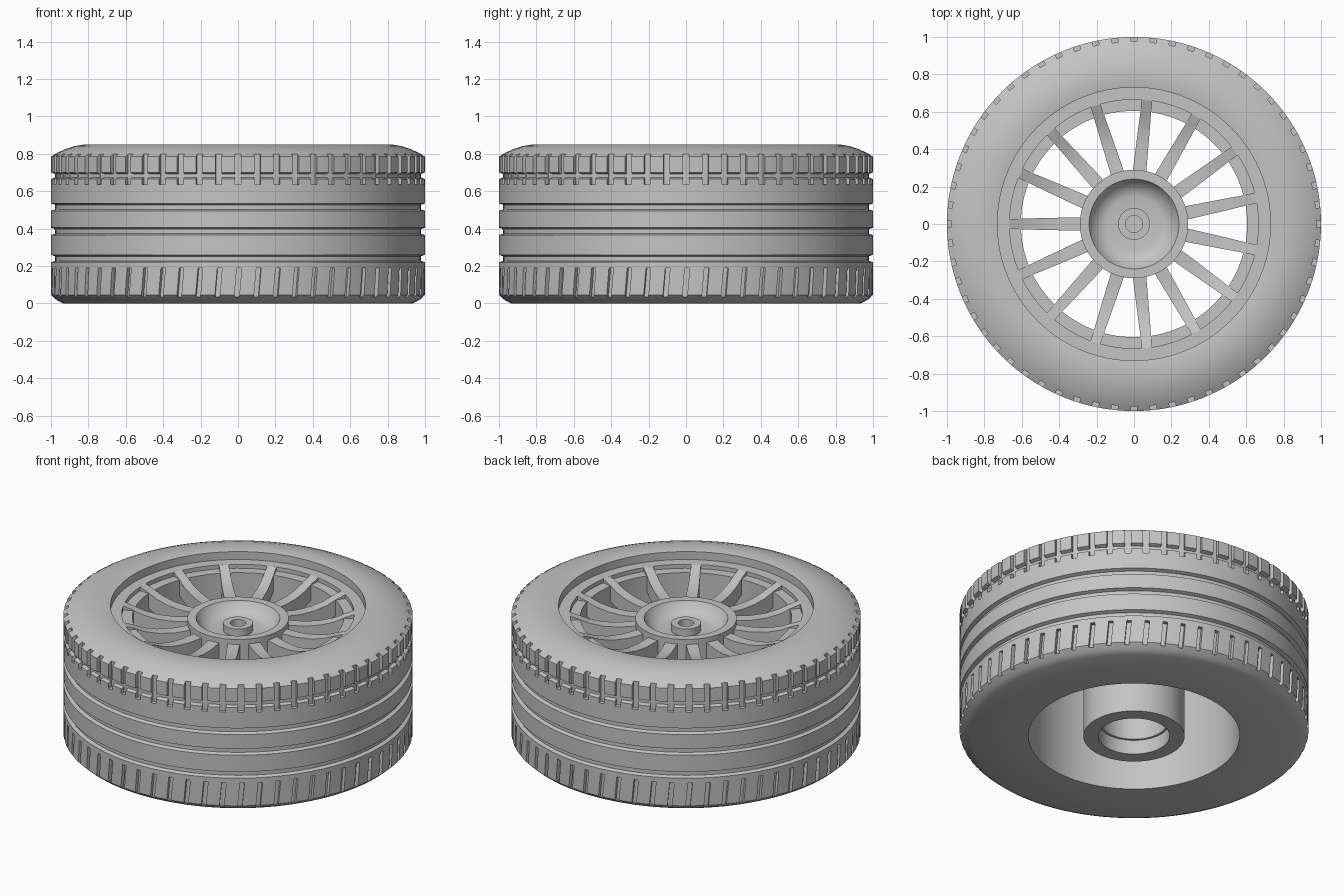
import bpy, bmesh
from math import cos, sin, tau, radians
from mathutils import Matrix, Vector

cube = bpy.data.objects.get("Cube")
if cube:
    bpy.data.objects.remove(cube)

SEGMENTS = 120
NOTCHES = 60
SPOKES = 15

grey = bpy.data.materials.new("plain grey")
grey.use_nodes = True
grey.diffuse_color = (0.55, 0.55, 0.55, 1)
grey.node_tree.nodes["Principled BSDF"].inputs["Base Color"].default_value = grey.diffuse_color


def add_object(name, bm):
    bmesh.ops.recalc_face_normals(bm, faces=bm.faces)
    mesh = bpy.data.meshes.new(name)
    bm.to_mesh(mesh)
    bm.free()
    mesh.materials.append(grey)
    obj = bpy.data.objects.new(name, mesh)
    bpy.context.collection.objects.link(obj)
    return obj


def smooth(obj, angle=30):
    bpy.ops.object.select_all(action='DESELECT')
    obj.select_set(True)
    bpy.context.view_layer.objects.active = obj
    bpy.ops.object.shade_smooth_by_angle(angle=radians(angle))


def lathe(name, profile, closed=True):
    """Turn a (radius, height) outline around the z axis."""
    bm = bmesh.new()
    verts = [bm.verts.new((r, 0, z)) for r, z in profile]
    pairs = list(zip(verts, verts[1:]))
    if closed:
        pairs.append((verts[-1], verts[0]))
    edges = [bm.edges.new(p) for p in pairs]
    bmesh.ops.spin(bm, geom=verts + edges, cent=(0, 0, 0), axis=(0, 0, 1),
                   angle=tau, steps=SEGMENTS, use_merge=True)
    bmesh.ops.remove_doubles(bm, verts=bm.verts, dist=0.0001)
    return add_object(name, bm)


# Tyre outline: sidewalls, tread and circumferential grooves
tread = [(0.605, 0.02), (0.605, 0), (0.935, 0), (0.97, 0.018), (1, 0.045)]
for low, high in [(0.22, 0.26), (0.365, 0.405), (0.495, 0.535), (0.665, 0.7)]:
    tread += [(1, low), (0.978, low + 0.008), (0.978, high - 0.008), (1, high)]
tread += [(1, 0.785), (0.965, 0.806), (0.92, 0.826), (0.87, 0.842), (0.82, 0.85),
          (0.76, 0.85), (0.73, 0.845), (0.73, 0.02)]
tyre = lathe("tyre", tread)

# Shoulder notches: an upright row on top, a slanted row below
bm = bmesh.new()
for i in range(NOTCHES):
    turn = Matrix.Rotation(tau * i / NOTCHES, 4, 'Z')
    for height, length, width, lean in [(0.72, 0.17, 0.034, 0), (0.112, 0.155, 0.026, 5)]:
        place = (turn @ Matrix.Translation((1, 0, height))
                 @ Matrix.Rotation(radians(-lean), 4, 'X')
                 @ Matrix.Diagonal((0.05, width, length, 1)))
        bmesh.ops.create_cube(bm, size=1, matrix=place)
cutter = add_object("notch_cutter", bm)
cutter.hide_render = True
cut = tyre.modifiers.new("notches", 'BOOLEAN')
cut.operation = 'DIFFERENCE'
cut.solver = 'EXACT'
cut.object = cutter
graph = bpy.context.evaluated_depsgraph_get()
carved = bpy.data.meshes.new_from_object(tyre.evaluated_get(graph))
tyre.modifiers.clear()
tyre.data = carved
bpy.data.objects.remove(cutter)
smooth(tyre)

# Rim barrel with a stepped outer lip
rim = lathe("rim", [(0.605, 0.02), (0.605, 0.77), (0.665, 0.77), (0.665, 0.795),
                    (0.73, 0.795), (0.73, 0.02)])
smooth(rim)

# Hub: dished top, open socket underneath
hub = lathe("hub", [(0, 0.69), (0.145, 0.69), (0.17, 0.695), (0.2, 0.712), (0.225, 0.738),
                    (0.24, 0.765), (0.29, 0.765), (0.29, 0), (0.204, 0), (0.204, 0.09),
                    (0.19, 0.09), (0.19, 0.6), (0, 0.6)], closed=False)
smooth(hub)

# Centre nut with a bore
nut = lathe("centre_nut", [(0.045, 0.69), (0.045, 0.735), (0.085, 0.735), (0.085, 0.69)])
smooth(nut)

# Spokes: tapered bars curving up to the rim lip
bm = bmesh.new()
path = [(0.28, 0.735, 0.036), (0.38, 0.727, 0.034), (0.47, 0.732, 0.032),
        (0.55, 0.75, 0.03), (0.61, 0.775, 0.028), (0.665, 0.795, 0.028)]
for i in range(SPOKES):
    turn = Matrix.Rotation(tau * (i / SPOKES + 0.5), 4, 'Z')
    rings = []
    for r, z, half in path:
        corners = [(r, -half, z), (r, half, z), (r, half, z - 0.1), (r, -half, z - 0.1)]
        rings.append([bm.verts.new(turn @ Vector(c)) for c in corners])
    for a, b in zip(rings, rings[1:]):
        for k in range(4):
            n = (k + 1) % 4
            bm.faces.new((a[k], a[n], b[n], b[k]))
    bm.faces.new(rings[0])
    bm.faces.new(rings[-1])
spokes = add_object("spokes", bm)
smooth(spokes)
